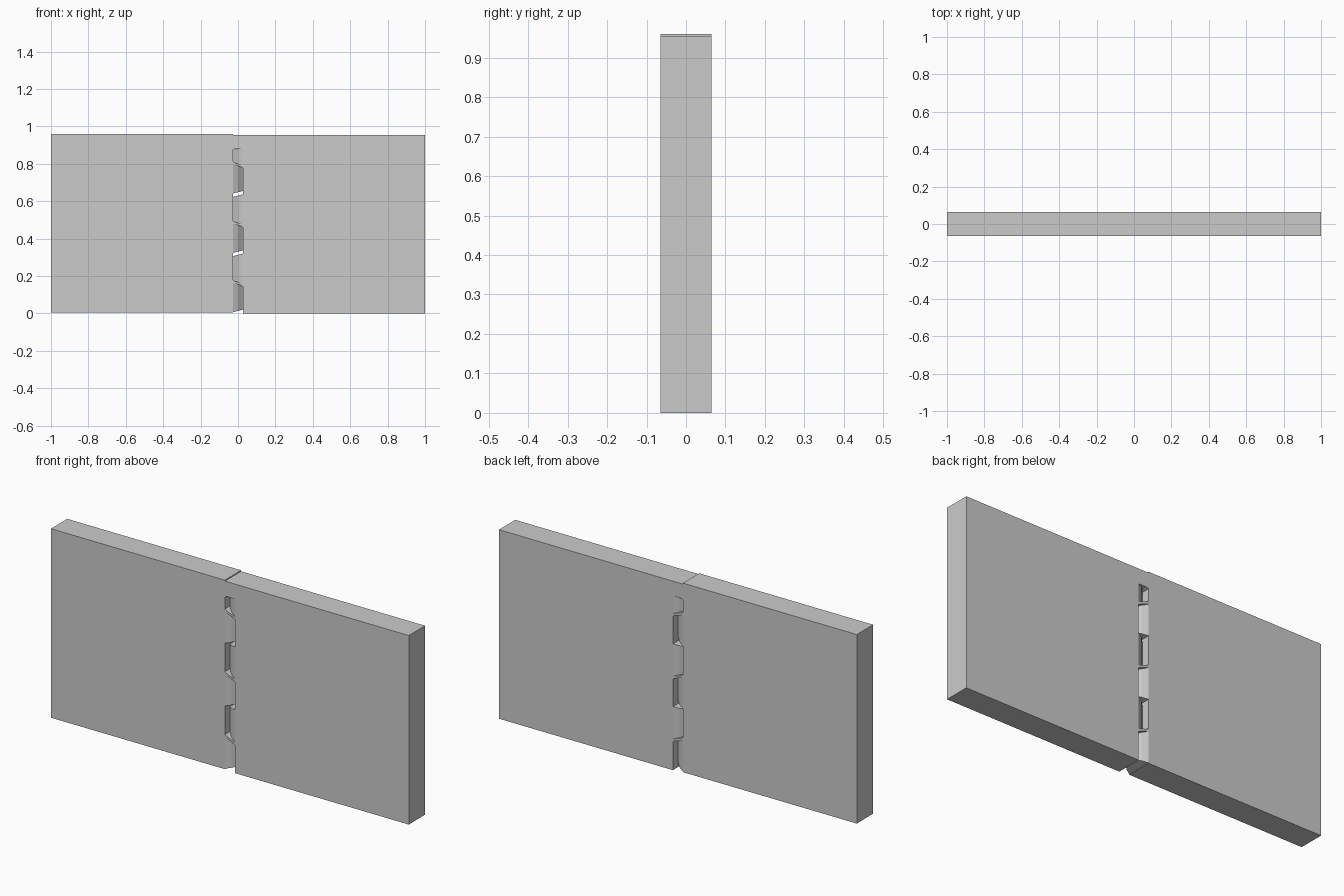
import bpy, bmesh

if "Cube" in bpy.data.objects:
    bpy.data.objects.remove(bpy.data.objects["Cube"])

HALF = 0.065      # half thickness of the panels
E = 0.028         # panel edges sit at x = -E and +E
PITCH = 0.317


def loft(name, a, b):
    """Closed solid between two matching loops of points."""
    bm = bmesh.new()
    va = [bm.verts.new(p) for p in a]
    vb = [bm.verts.new(p) for p in b]
    bm.faces.new(va)
    bm.faces.new(vb[::-1])
    n = len(va)
    for i in range(n):
        j = (i + 1) % n
        bm.faces.new((va[j], va[i], vb[i], vb[j]))
    bmesh.ops.recalc_face_normals(bm, faces=bm.faces)
    me = bpy.data.meshes.new(name)
    bm.to_mesh(me)
    bm.free()
    ob = bpy.data.objects.new(name, me)
    bpy.context.collection.objects.link(ob)
    return ob


def slab(name, outline):
    """Full-thickness plate from an x-z outline."""
    return loft(name, [(x, -HALF, z) for x, z in outline],
                [(x, HALF, z) for x, z in outline])


def knuckle(name, side, bottom, top):
    """Tapered tooth; side -1 grows from the left panel, +1 from the right.
    bottom and top give z at x = -E and x = +E."""
    half = [(E, HALF), (0, 0.05), (-E + 0.002, 0.026)]
    plan = [(side * x, y) for x, y in half]
    plan += [(x, -y) for x, y in plan[::-1]]

    def level(ends):
        return [(x, y, ends[0] + (ends[1] - ends[0]) * (x + E) / (2 * E)) for x, y in plan]
    return loft(name, level(bottom), level(top))


# Two main panels
slab("left_panel", [(-1, 0.005), (-E, 0.005), (-E, 0.96), (-1, 0.96)])
slab("right_panel", [(E, 0), (1, 0), (1, 0.955), (E, 0.955)])

# Interlocking hinge knuckles and the flush webs joining them
for k in range(3):
    d = PITCH * k
    seam = (0.175 + d, 0.152 + d)
    knuckle(f"left_knuckle_{k}", -1, (0.007 + d, 0.021 + d), seam)
    top = (0.955, 0.955) if k == 2 else (0.306 + d, 0.321 + d)
    knuckle(f"right_knuckle_{k}", 1, seam, top)
    slab(f"web_{k}", [(-E, 0.164 + d), (0.016, 0.15 + d), (E, 0.142 + d),
                      (E, 0.158 + d), (-0.016, 0.172 + d), (-E, 0.18 + d)])

# Flush bridge at the top of the hinge
slab("top_bridge", [(-E, 0.875), (-0.016, 0.88), (E, 0.88), (E, 0.955), (-E, 0.955)])
